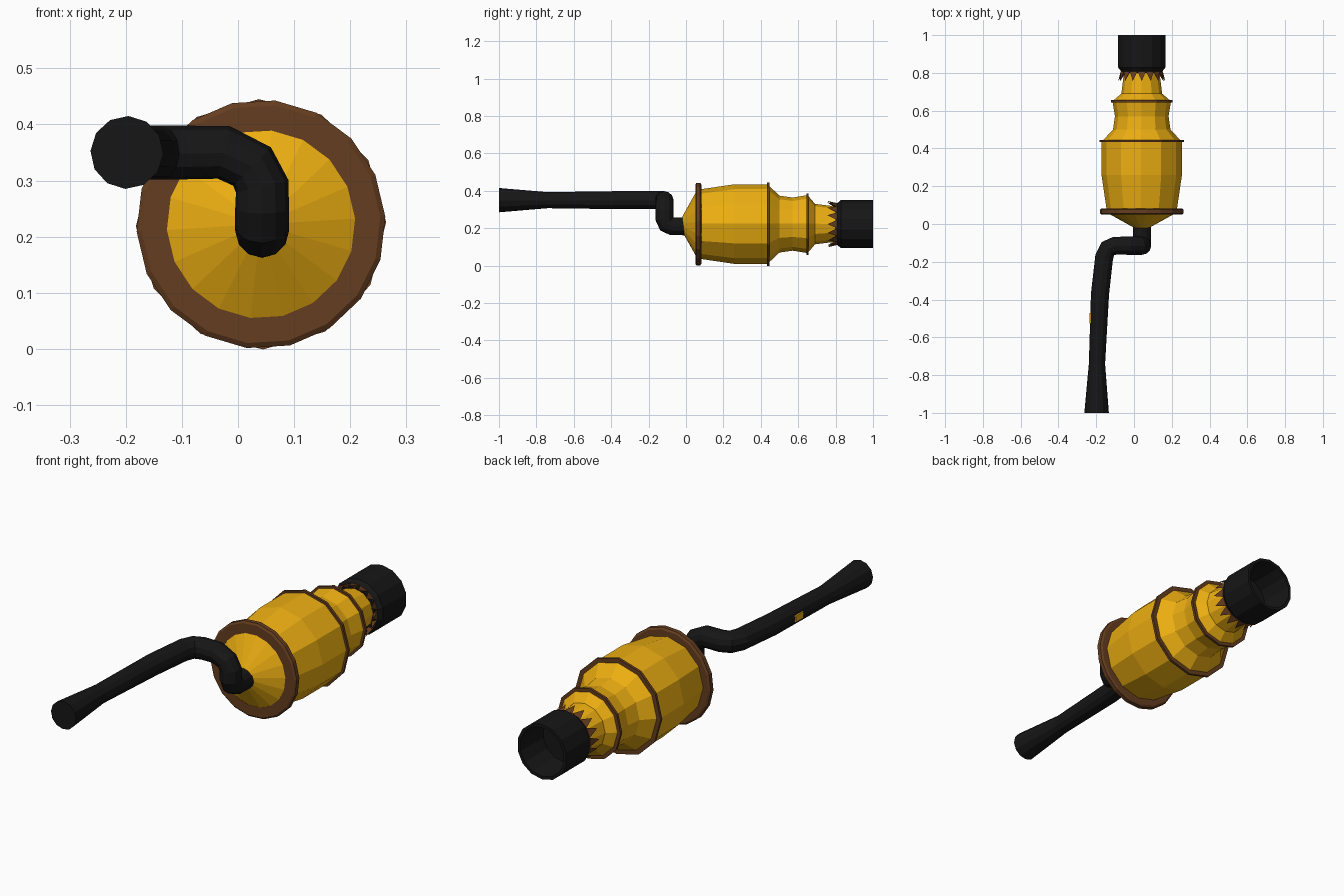
import bpy, bmesh, math
from mathutils import Vector

if "Cube" in bpy.data.objects:
    bpy.data.objects.remove(bpy.data.objects["Cube"])

CX, CZ = 0.041, 0.222   # lathe axis runs along y through here


def material(name, rgb):
    m = bpy.data.materials.new(name)
    m.diffuse_color = (*rgb, 1)
    m.use_nodes = True
    m.node_tree.nodes["Principled BSDF"].inputs["Base Color"].default_value = m.diffuse_color
    return m


yellow = material("yellow", (0.85, 0.43, 0.006))
brown = material("brown", (0.13, 0.047, 0.014))
black = material("black", (0.008, 0.008, 0.008))


def finish(name, bm, mat):
    bmesh.ops.recalc_face_normals(bm, faces=bm.faces)
    me = bpy.data.meshes.new(name)
    bm.to_mesh(me)
    bm.free()
    ob = bpy.data.objects.new(name, me)
    bpy.context.collection.objects.link(ob)
    me.materials.append(mat)
    return ob


def polar(r, y, a):
    return Vector((CX + r * math.cos(a), y, CZ + r * math.sin(a)))


def lathe(name, profile, sides, mat, phase=0.0, closed=False):
    """Turn (y, radius) points around the body axis."""
    bm = bmesh.new()
    rings = [[bm.verts.new(polar(r, y, phase + 2 * math.pi * i / sides))
              for i in range(sides)] for y, r in profile]
    pairs = list(zip(rings, rings[1:]))
    if closed:
        pairs.append((rings[-1], rings[0]))
    for a, b in pairs:
        for i in range(sides):
            j = (i + 1) % sides
            bm.faces.new((a[i], a[j], b[j], b[i]))
    if not closed:
        bm.faces.new(rings[0])
        bm.faces.new(rings[-1])
    return finish(name, bm, mat)


# Body with its stepped neck
lathe("body", [(0.07, 0.185), (0.26, 0.213), (0.435, 0.213), (0.50, 0.152),
               (0.57, 0.142), (0.65, 0.155), (0.69, 0.108), (0.82, 0.092)],
      12, yellow, math.radians(91))
# Front cone and flange
lathe("front_cone", [(-0.02, 0.04), (0.052, 0.17), (0.07, 0.17)], 18, yellow, 0.06)
lathe("front_flange", [(0.05, 0.168), (0.05, 0.213), (0.056, 0.222), (0.076, 0.222),
                       (0.082, 0.213), (0.082, 0.168)], 18, brown, 0.06, True)
# Thin brown bands
for name, y, r in (("large_band", 0.44, 0.223), ("small_band", 0.65, 0.164)):
    lathe(name, [(y - 0.006, r - 0.04), (y - 0.006, r), (y + 0.006, r),
                 (y + 0.006, r - 0.04)], 12, brown, math.radians(91), True)
# Hollow nozzle
lathe("nozzle", [(0.80, 0.105), (0.828, 0.128), (1.0, 0.128), (1.0, 0.114),
                 (0.84, 0.108), (0.84, 0.01)], 14, black, math.radians(90))

# Collar of flared spikes behind the nozzle
bm = bmesh.new()
count = 16
for i in range(count):
    a, h = 2 * math.pi * i / count, math.pi / count
    p = [bm.verts.new(v) for v in (polar(0.114, 0.808, a - h), polar(0.114, 0.808, a + h),
                                   polar(0.088, 0.806, a), polar(0.124, 0.757, a))]
    for f in ((0, 1, 2), (0, 1, 3), (1, 2, 3), (2, 0, 3)):
        bm.faces.new([p[k] for k in f])
finish("spike_collar", bm, brown)

# Cranked pipe ending in a flared handle: x, y, z, radius
path = [(0.043, 0.02, 0.21, 0.048), (0.043, -0.075, 0.21, 0.048), (0.043, -0.104, 0.222, 0.048),
        (0.043, -0.115, 0.25, 0.048), (0.043, -0.115, 0.29, 0.048), (0.025, -0.115, 0.325, 0.048),
        (-0.025, -0.115, 0.35, 0.048), (-0.10, -0.115, 0.35, 0.048), (-0.138, -0.13, 0.35, 0.048),
        (-0.158, -0.175, 0.35, 0.048), (-0.18, -0.37, 0.35, 0.048), (-0.196, -0.74, 0.35, 0.043),
        (-0.198, -1.0, 0.35, 0.065)]
cu = bpy.data.curves.new("pipe_handle", 'CURVE')
cu.dimensions = '3D'
cu.bevel_depth = 1.0
cu.bevel_resolution = 4
cu.use_fill_caps = True
sp = cu.splines.new('POLY')
sp.use_smooth = False
sp.points.add(len(path) - 1)
for pt, (x, y, z, r) in zip(sp.points, path):
    pt.co = (x, y, z, 1)
    pt.radius = r
cu.materials.append(black)
pipe = bpy.data.objects.new("pipe_handle", cu)
bpy.context.collection.objects.link(pipe)
bpy.context.view_layer.objects.active = pipe
pipe.select_set(True)
bpy.ops.object.convert(target='MESH')

# Small yellow plate on the side of the handle
bm = bmesh.new()
bmesh.ops.create_cube(bm, size=1.0)
for v in bm.verts:
    v.co = Vector((-0.228 + v.co.x * 0.014, -0.50 + v.co.y * 0.055, 0.35 + v.co.z * 0.03))
finish("handle_plate", bm, yellow)
